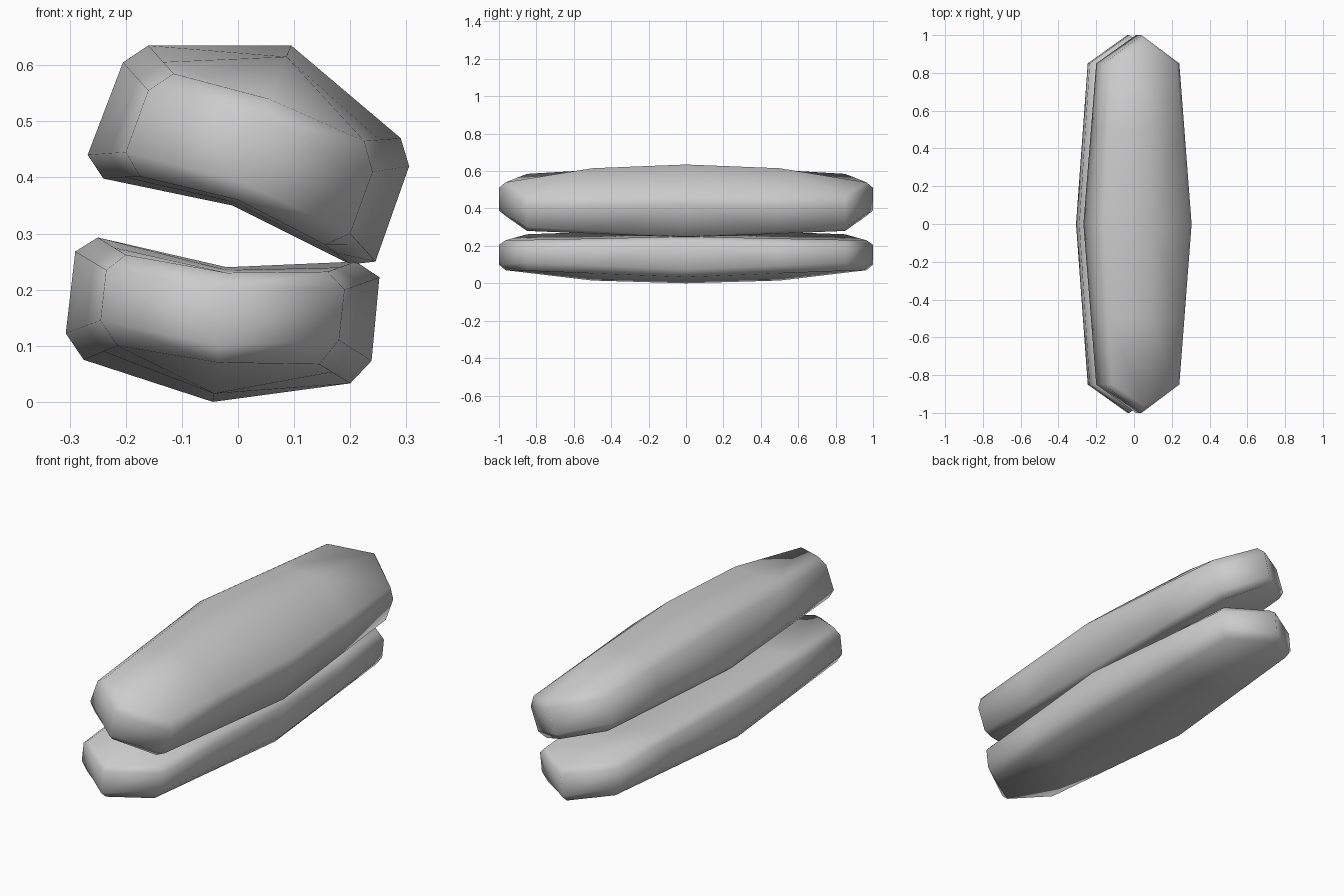
import bpy
import bmesh

cube = bpy.data.objects.get("Cube")
if cube:
    bpy.data.objects.remove(cube, do_unlink=True)

grey = bpy.data.materials.new("plain grey")
grey.use_nodes = True
grey.diffuse_color = (0.6, 0.6, 0.6, 1)
grey.node_tree.nodes["Principled BSDF"].inputs["Base Color"].default_value = (0.6, 0.6, 0.6, 1)


def mix(a, b, t):
    return tuple(p + (q - p) * t for p, q in zip(a, b))


def build_shell(name, middle, end, tip, outer):
    """Loft half a shell from ten-sided (x, z) sections, then mirror it in y.
    Section order: top left, top mid, top right, right pair, bottom right,
    bottom mid, bottom left, left pair. outer is the mid point on the convex side."""
    bm = bmesh.new()
    rows = []
    for level in range(3):
        row = []
        for i, (a, b) in enumerate(zip(middle, end)):
            end_y = 0.965 if i in (1, 6) else 0.85
            y = (0, 0.5, end_y)[level]
            t = y / end_y
            if level == 1 and i == outer:
                t = 0.21
            x, z = mix(a, b, t)
            row.append(bm.verts.new((x, -y, z)))
        rows.append(row)

    # side walls
    for r, s in zip(rows, rows[1:]):
        for i in range(10):
            j = (i + 1) % 10
            bm.faces.new((r[i], r[j], s[j], s[i]))

    # blunt end: a middle column folded forward to a short vertical edge
    e = rows[-1]
    hi, lo = [bm.verts.new((x, -1, z)) for x, z in tip]
    column = (e[1], hi, lo, e[6])
    for side in ((e[0], e[9], e[8], e[7]), (e[2], e[3], e[4], e[5])):
        for k in range(3):
            bm.faces.new((side[k], column[k], column[k + 1], side[k + 1]))

    # other half
    bmesh.ops.mirror(bm, geom=bm.verts[:] + bm.edges[:] + bm.faces[:],
                     axis='Y', merge_dist=0.001)
    bmesh.ops.remove_doubles(bm, verts=bm.verts[:], dist=0.001)
    bmesh.ops.recalc_face_normals(bm, faces=bm.faces[:])
    for f in bm.faces:
        f.smooth = True
    mesh = bpy.data.meshes.new(name)
    bm.to_mesh(mesh)
    bm.free()
    mesh.materials.append(grey)
    obj = bpy.data.objects.new(name, mesh)
    bpy.context.collection.objects.link(obj)
    return obj


# upper shell, arched upward
build_shell(
    "upper_shell",
    [(-.16, .635), (.095, .635), (.29, .47), (.305, .42), (.245, .25),
     (.2, .245), (-.01, .35), (-.24, .398), (-.268, .44), (-.205, .605)],
    [(-.115, .585), (.055, .54), (.225, .465), (.24, .41), (.2, .3),
     (.155, .28), (0, .36), (-.175, .402), (-.2, .445), (-.16, .555)],
    [(.04, .51), (.01, .39)], 1)

# lower shell, bowed downward
build_shell(
    "lower_shell",
    [(-.25, .293), (-.02, .24), (.21, .25), (.252, .222), (.238, .073),
     (.2, .033), (-.045, 0), (-.275, .075), (-.307, .122), (-.29, .268)],
    [(-.2, .262), (-.02, .23), (.16, .232), (.19, .2), (.18, .11),
     (.145, .067), (-.035, .07), (-.215, .1), (-.245, .145), (-.235, .235)],
    [(-.025, .205), (-.035, .1)], 6)
